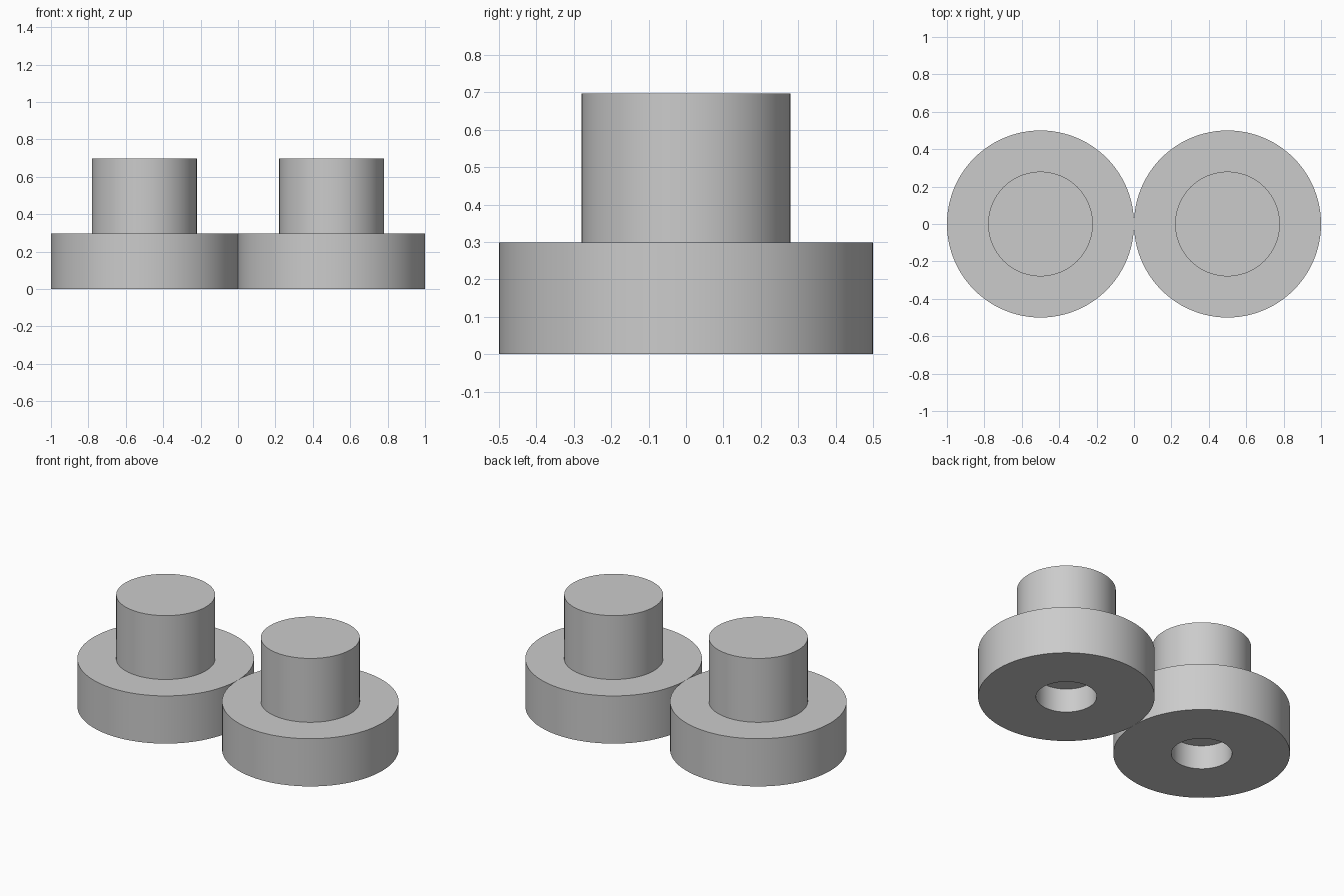
import bpy
import bmesh
import math
from mathutils import Matrix, Vector

cube = bpy.data.objects.get("Cube")
if cube:
    bpy.data.objects.remove(cube, do_unlink=True)

# Single plain grey material
grey = bpy.data.materials.new("light grey")
grey.use_nodes = True
colour = (0.6, 0.6, 0.6, 1.0)
grey.diffuse_color = colour
grey.node_tree.nodes["Principled BSDF"].inputs["Base Color"].default_value = colour

# Half section (radius, height): blind hole, underside, wide disc, stem, flat top
PROFILE = [(0, 0.15), (0.172, 0.15), (0.172, 0), (0.5, 0),
           (0.5, 0.298), (0.28, 0.298), (0.28, 0.697), (0, 0.697)]


def lathe(name, x, steps=96):
    """Spin the half section around z and place it at x."""
    bm = bmesh.new()
    verts = [bm.verts.new((r, 0, z)) for r, z in PROFILE]
    edges = [bm.edges.new(pair) for pair in zip(verts, verts[1:])]
    bmesh.ops.spin(bm, geom=verts + edges, cent=(0, 0, 0), axis=(0, 0, 1),
                   angle=2 * math.pi, steps=steps)
    bmesh.ops.remove_doubles(bm, verts=bm.verts, dist=1e-4)
    bmesh.ops.recalc_face_normals(bm, faces=bm.faces)
    mesh = bpy.data.meshes.new(name)
    bm.to_mesh(mesh)
    bm.free()
    mesh.materials.append(grey)
    obj = bpy.data.objects.new(name, mesh)
    obj.location.x = x
    bpy.context.collection.objects.link(obj)
    return obj


# Two matching flanged pegs, side by side
bpy.ops.object.select_all(action='DESELECT')
for name, x in (("left_peg", 0.5), ("right_peg", -0.5)):
    peg = lathe(name, x)
    peg.select_set(True)
    bpy.context.view_layer.objects.active = peg
bpy.ops.object.shade_smooth_by_angle(angle=math.radians(30))
